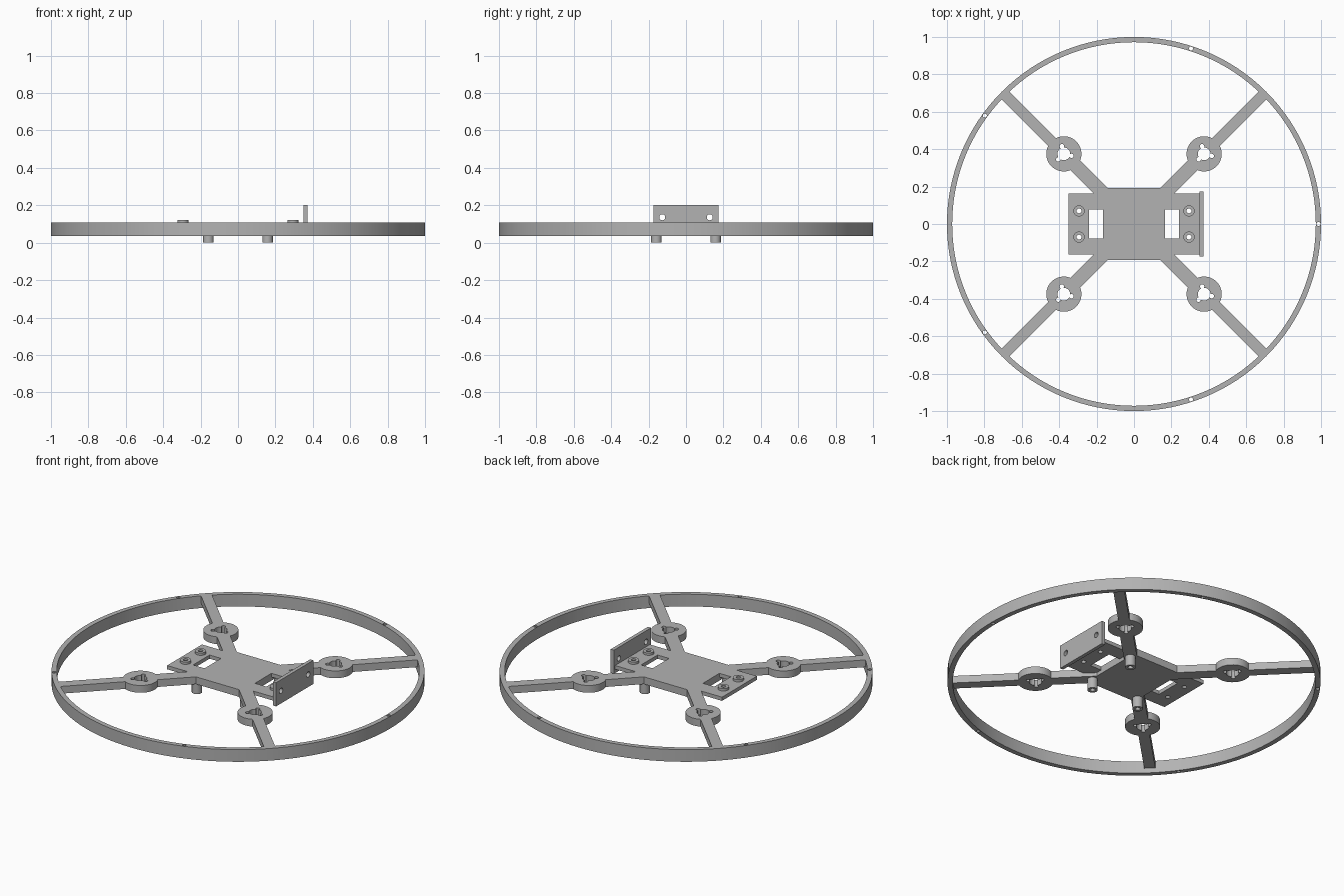
import bpy
import math
from mathutils import Matrix

cube = bpy.data.objects.get("Cube")
if cube:
    bpy.data.objects.remove(cube, do_unlink=True)

grey = bpy.data.materials.new("plain grey")
grey.use_nodes = True
colour = (0.45, 0.45, 0.45, 1)
grey.diffuse_color = colour
grey.node_tree.nodes["Principled BSDF"].inputs["Base Color"].default_value = colour

TOP, ARM_LOW, RING_LOW = 0.107, 0.064, 0.035
CORNERS = [(1, 1), (-1, 1), (-1, -1), (1, -1)]


def finish(obj, name):
    obj.name = name
    obj.data.materials.clear()
    obj.data.materials.append(grey)
    return obj


def cyl(name, x, y, r, z0, z1, sides=32):
    bpy.ops.mesh.primitive_cylinder_add(vertices=sides, radius=r, depth=z1 - z0,
                                        location=(x, y, (z0 + z1) / 2))
    return finish(bpy.context.object, name)


def box(name, x0, x1, y0, y1, z0, z1, turn=0):
    bpy.ops.mesh.primitive_cube_add(size=1)
    obj = bpy.context.object
    centre = Matrix.Translation(((x0 + x1) / 2, (y0 + y1) / 2, (z0 + z1) / 2))
    size = Matrix.Diagonal((x1 - x0, y1 - y0, z1 - z0, 1))
    obj.data.transform(Matrix.Rotation(turn, 4, 'Z') @ centre @ size)
    return finish(obj, name)


def combine(target, tools, operation):
    for tool in tools:
        mod = target.modifiers.new("cut", 'BOOLEAN')
        mod.operation, mod.solver, mod.object = operation, 'EXACT', tool
        bpy.context.view_layer.objects.active = target
        bpy.ops.object.modifier_apply(modifier=mod.name)
        bpy.data.objects.remove(tool, do_unlink=True)


# Outer guard ring with five small pin holes
ring = cyl("guard_ring", 0, 0, 1, RING_LOW, TOP, 128)
cuts = [cyl("ring_bore", 0, 0, 0.972, 0, 0.2, 128)]
for i in range(5):
    a = i * math.tau / 5
    cuts.append(cyl("pin_hole", 0.986 * math.cos(a), 0.986 * math.sin(a), 0.011, 0, 0.2, 12))
combine(ring, cuts, 'DIFFERENCE')

# Frame: centre plate, thin end tabs, arms and motor mounts
frame = box("frame", -0.144, 0.144, -0.192, 0.192, ARM_LOW, TOP)
adds = [box("waist", -0.165, 0.165, -0.165, 0.165, ARM_LOW, TOP),
        box("tabs", -0.35, 0.352, -0.163, 0.163, 0.085, TOP)]
for sx, sy in CORNERS:
    turn = math.atan2(sy, sx)
    adds.append(box("inner_arm", 0.05, 0.53, -0.036, 0.036, ARM_LOW, TOP, turn))
    adds.append(box("outer_arm", 0.5, 0.98, -0.03, 0.03, ARM_LOW, TOP, turn))
    adds.append(cyl("motor_mount", 0.375 * sx, 0.375 * sy, 0.094, ARM_LOW, TOP, 48))
combine(frame, adds, 'UNION')

# Motor shaft openings with three screw notches, and the strap slots
cuts = []
for sx, sy in CORNERS:
    cx, cy = 0.375 * sx, 0.375 * sy
    cuts.append(cyl("shaft_hole", cx, cy, 0.034, 0, 0.2))
    for k in range(3):
        a = math.radians(105 + 120 * k)
        cuts.append(cyl("screw_hole", cx + 0.042 * math.cos(a),
                        cy + 0.042 * math.sin(a), 0.012, 0, 0.2, 16))
for s in (-1, 1):
    x0, x1 = sorted((0.165 * s, 0.24 * s))
    cuts.append(box("strap_slot", x0, x1, -0.077, 0.077, 0, 0.2))
combine(frame, cuts, 'DIFFERENCE')

# Raised screw bosses on the tabs
for sx, sy in CORNERS:
    x, y = 0.294 * sx, 0.07 * sy
    boss = cyl("tab_boss", x, y, 0.03, TOP - 0.005, 0.121)
    combine(boss, [cyl("hole", x, y, 0.013, 0, 0.2, 16)], 'DIFFERENCE')
    combine(frame, [cyl("hole", x, y, 0.013, 0, 0.2, 16)], 'DIFFERENCE')

# Three hollow standoff legs under the arm roots
for sx, sy in CORNERS:
    if (sx, sy) != (-1, 1):
        x, y = 0.158 * sx, 0.158 * sy
        leg = cyl("standoff_leg", x, y, 0.028, 0, ARM_LOW + 0.01)
        combine(leg, [cyl("hole", x, y, 0.014, -0.1, 0.06, 16)], 'DIFFERENCE')

# Upright mounting plate with two holes
plate = box("upright_plate", 0.35, 0.371, -0.174, 0.174, 0.062, 0.202)
for s in (-1, 1):
    drill = cyl("drill", 0, 0, 0.016, -0.1, 0.1, 24)
    drill.rotation_euler = (0, math.pi / 2, 0)
    drill.location = (0.36, 0.127 * s, 0.136)
    combine(plate, [drill], 'DIFFERENCE')

# Smooth round walls, crisp edges
for obj in bpy.context.scene.objects:
    if obj.type == 'MESH' and grey.name in obj.data.materials:
        bpy.ops.object.select_all(action='DESELECT')
        obj.select_set(True)
        bpy.context.view_layer.objects.active = obj
        bpy.ops.object.shade_smooth_by_angle(angle=math.radians(30))
